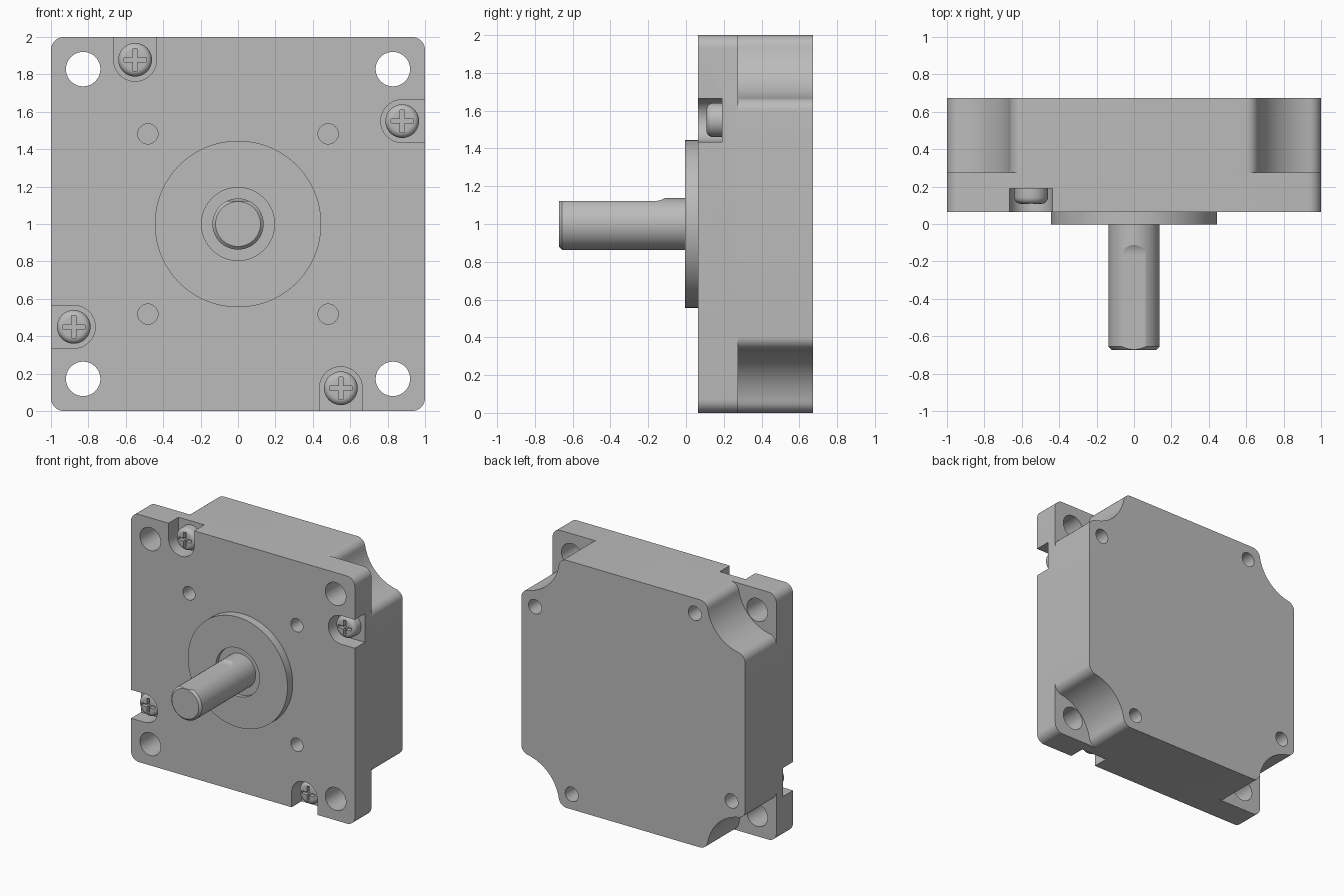
import bpy, bmesh
from math import sin, cos, pi, radians, sqrt, atan2
from mathutils import Vector

cube = bpy.data.objects.get("Cube")
if cube:
    bpy.data.objects.remove(cube, do_unlink=True)

metal = bpy.data.materials.new("grey_metal")
metal.use_nodes = True
grey = (0.5, 0.5, 0.5, 1)
metal.diffuse_color = grey
metal.node_tree.nodes["Principled BSDF"].inputs["Base Color"].default_value = grey

FRONT, BACK, FLANGE = 0.063, 0.673, 0.275   # main depths along y
MID = 1.0                                   # shaft height


def arc(cx, cz, r, a0, a1, n=12):
    """Points on an arc, angles in radians."""
    return [(cx + r * cos(a0 + (a1 - a0) * i / n), cz + r * sin(a0 + (a1 - a0) * i / n))
            for i in range(n + 1)]


def circle(cx, cz, r, n=48):
    return arc(cx, cz, r, 0, 2 * pi, n)[:-1]


def prism(name, pts, a, b, along_x=False):
    """Extrude an outline: (x, z) along y, or (y, z) along x."""
    bm = bmesh.new()
    place = (lambda u, v: (a, u, v)) if along_x else (lambda u, v: (u, a, v))
    face = bm.faces.new([bm.verts.new(place(u, v)) for u, v in pts])
    ext = bmesh.ops.extrude_face_region(bm, geom=[face])
    step = Vector((b - a, 0, 0)) if along_x else Vector((0, b - a, 0))
    bmesh.ops.translate(bm, vec=step, verts=[g for g in ext["geom"] if isinstance(g, bmesh.types.BMVert)])
    return finish(name, bm)


def lathe(name, cx, cz, profile, n=48):
    """Turn an (r, y) profile, starting and ending on the axis, about a y axis."""
    bm = bmesh.new()
    verts = [bm.verts.new((cx + r, y, cz)) for r, y in profile]
    edges = [bm.edges.new(p) for p in zip(verts, verts[1:])]
    bmesh.ops.spin(bm, geom=verts + edges, cent=(cx, 0, cz), axis=(0, 1, 0),
                   angle=2 * pi, steps=n, use_duplicate=False)
    bmesh.ops.remove_doubles(bm, verts=bm.verts, dist=0.0005)
    return finish(name, bm)


def finish(name, bm):
    bmesh.ops.recalc_face_normals(bm, faces=bm.faces)
    mesh = bpy.data.meshes.new(name)
    bm.to_mesh(mesh)
    bm.free()
    obj = bpy.data.objects.new(name, mesh)
    obj.data.materials.append(metal)
    bpy.context.collection.objects.link(obj)
    return obj


def cut(target, cutter):
    mod = target.modifiers.new("cut", "BOOLEAN")
    mod.operation, mod.solver, mod.object = "DIFFERENCE", "EXACT", cutter
    bpy.context.view_layer.objects.active = target
    bpy.ops.object.modifier_apply(modifier=mod.name)
    bpy.data.objects.remove(cutter, do_unlink=True)


def smooth(obj):
    bpy.ops.object.select_all(action="DESELECT")
    obj.select_set(True)
    bpy.context.view_layer.objects.active = obj
    bpy.ops.object.shade_smooth_by_angle(angle=radians(25))


# Housing block with rounded corners
R = 0.07
outline = []
for k, (sx, sz) in enumerate([(1, 1), (-1, 1), (-1, -1), (1, -1)]):
    outline += arc(sx * (1 - R), MID + sz * (1 - R), R, k * pi / 2, (k + 1) * pi / 2, 8)
housing = prism("housing", outline, FRONT, BACK)

# Scooped rear corners with filleted lips, and mounting holes in the flange
S = 0.34
off = sqrt((S + R) ** 2 - R ** 2)
tilt = atan2(R, off)
scoop = arc(1 - off, 1 - R, R, pi / 2, tilt, 8)
scoop += arc(1, 1, S, pi + tilt, 1.5 * pi - tilt, 20)[1:-1]
scoop += arc(1 - R, 1 - off, R, pi / 2 - tilt, 0, 8)
scoop += [(1.1, 1 - off), (1.1, 1.1), (1 - off, 1.1)]
for sx in (1, -1):
    for sz in (1, -1):
        cut(housing, prism("scoop_cutter", [(sx * x, MID + sz * z) for x, z in scoop], FLANGE, 0.8))
        cut(housing, prism("hole_cutter", circle(sx * 0.828, MID + sz * 0.828, 0.092), 0, 0.35))
        cut(housing, prism("tap_cutter", circle(sx * 0.482, MID + sz * 0.482, 0.054, 32), 0, 0.27))

# Screws in edge notches, one per side, each turned a quarter from the last
SEAT, W = 0.19, 0.115
for k in range(4):
    ca, sa = round(cos(k * pi / 2)), round(sin(k * pi / 2))

    def turn(x, z):
        return (x * ca - z * sa, MID + x * sa + z * ca)

    sx, sz = -0.55, 0.878
    notch = arc(sx, sz, W, pi, 2 * pi, 20) + [(sx + W, 1.1), (sx - W, 1.1)]
    cut(housing, prism("notch_cutter", [turn(*p) for p in notch], 0, SEAT))
    cx, cz = turn(sx, sz)
    cut(housing, prism("rear_hole_cutter", circle(cx, cz, 0.058, 32), 0.42, 0.8))

    # Pan head with a cross recess
    top = 0.108
    head = [(0, top)] + [(x, y) for x, y in arc(0.055, top + 0.035, 0.035, -pi / 2, 0, 6)]
    screw = lathe("screw_" + str(k + 1), cx, cz, head + [(0.09, SEAT + 0.01), (0, SEAT + 0.01)], 40)
    a, b = 0.06, 0.011
    cross = [(-b, -a), (b, -a), (b, -b), (a, -b), (a, b), (b, b),
             (b, a), (-b, a), (-b, b), (-a, b), (-a, -b), (-b, -b)]
    cut(screw, prism("cross_cutter", [(cx + x, cz + z) for x, z in cross], 0, top + 0.03))
    smooth(screw)
smooth(housing)

# Pilot boss with a recessed centre
boss = lathe("pilot_boss", 0, MID, [(0, 0.03), (0.195, 0.03), (0.195, -0.004), (0.445, -0.004),
                                    (0.445, FRONT + 0.01), (0, FRONT + 0.01)], 96)
smooth(boss)

# Chamfered shaft with a milled flat that runs out in a curve
shaft = lathe("shaft", 0, MID, [(0, -0.673), (0.12, -0.673), (0.137, -0.656), (0.137, 0.04), (0, 0.04)], 64)
flat = [(-0.8, 1.122)] + arc(-0.165, 1.222, 0.1, -pi / 2, 0, 12) + [(-0.065, 1.4), (-0.8, 1.4)]
cut(shaft, prism("flat_cutter", flat, -0.3, 0.3, along_x=True))
smooth(shaft)
